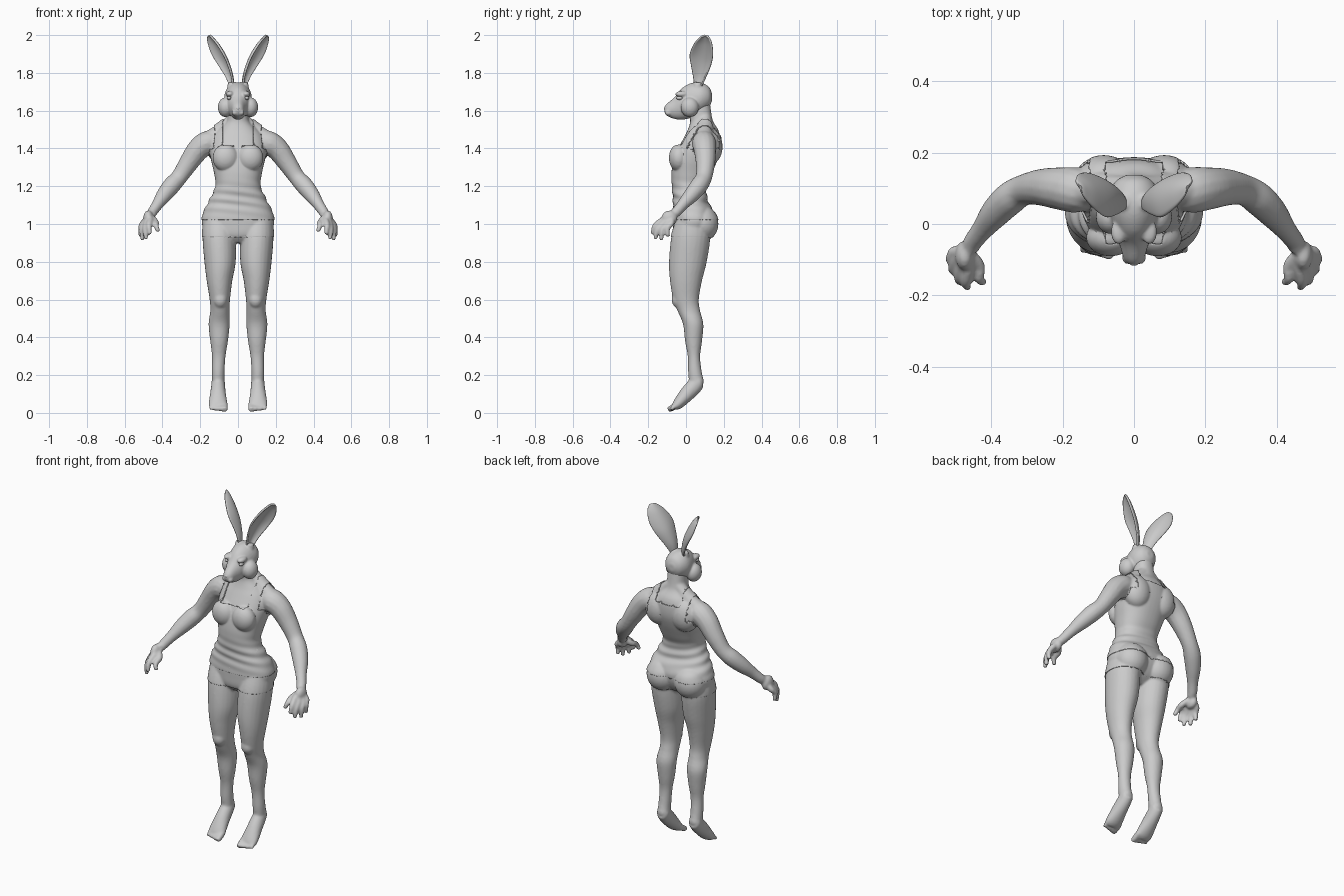
import bpy, bmesh, math
from mathutils import Vector, Matrix

cube = bpy.data.objects.get("Cube")
if cube:
    bpy.data.objects.remove(cube)

grey = bpy.data.materials.new("plain grey")
grey.use_nodes = True
GREY = (0.6, 0.6, 0.6, 1)
grey.diffuse_color = GREY
grey.node_tree.nodes["Principled BSDF"].inputs["Base Color"].default_value = GREY
X, Y, Z = Vector((1, 0, 0)), Vector((0, 1, 0)), Vector((0, 0, 1))


def spline(rows, steps=5):
    """Smooth curve through rows of numbers."""
    rows = [Vector(r) for r in rows]
    out = []
    for i in range(len(rows) - 1):
        a, b, c, d = (rows[max(i - 1, 0)], rows[i], rows[i + 1], rows[min(i + 2, len(rows) - 1)])
        for k in range(steps):
            t = k / steps
            out.append(b + (c - a) * t / 2 + (a * 2 - b * 5 + c * 4 - d) * t * t / 2
                       + (b * 3 - a - c * 3 + d) * t ** 3 / 2)
    return out + [rows[-1]]


def loft(bm, rows, normal=None, power=2.0, s=1, n=24):
    """Oval rings (x, y, z, radius a, radius b) joined along a path."""
    rows = spline(rows)
    pts = [Vector((r[0] * s, r[1], r[2])) for r in rows]
    rings = []
    for i, (p, r) in enumerate(zip(pts, rows)):
        t = normal or (pts[min(i + 1, len(pts) - 1)] - pts[max(i - 1, 0)]).normalized()
        u = (X - t * X.dot(t)).normalized()
        v = t.cross(u)
        ring = []
        for k in range(n):
            c, d = math.cos(math.tau * k / n), math.sin(math.tau * k / n)
            c = math.copysign(abs(c) ** (2 / power), c)
            d = math.copysign(abs(d) ** (2 / power), d)
            ring.append(bm.verts.new(p + u * c * max(r[3], .002) + v * d * max(r[4], .002)))
        rings.append(ring)
    for a, b in zip(rings, rings[1:]):
        for k in range(n):
            bm.faces.new((a[k], a[(k + 1) % n], b[(k + 1) % n], b[k]))
    bm.faces.new(rings[0])
    bm.faces.new(rings[-1])


def tube(bm, rows, s=1):
    loft(bm, [(x, y, z, r, r) for x, y, z, r in rows], s=s, n=14)


def ball(bm, centre, radii, s=1):
    m = Matrix.Translation((centre[0] * s, centre[1], centre[2])) @ Matrix.Diagonal((*radii, 1))
    bmesh.ops.create_uvsphere(bm, u_segments=24, v_segments=16, radius=1, matrix=m)


def finish(name, bm, voxel=0, smooth=0):
    """Make an object; optionally fuse its parts into one skin."""
    bmesh.ops.recalc_face_normals(bm, faces=bm.faces[:])
    mesh = bpy.data.meshes.new(name)
    bm.to_mesh(mesh)
    bm.free()
    ob = bpy.data.objects.new(name, mesh)
    bpy.context.collection.objects.link(ob)
    if voxel:
        fuse = ob.modifiers.new("fuse", "REMESH")
        fuse.mode = "VOXEL"
        fuse.voxel_size = voxel
        soft = ob.modifiers.new("soften", "SMOOTH")
        soft.factor, soft.iterations = .5, smooth
        skin = bpy.data.meshes.new_from_object(ob.evaluated_get(bpy.context.evaluated_depsgraph_get()))
        ob.modifiers.clear()
        ob.data = skin
    ob.data.materials.clear()
    ob.data.materials.append(grey)
    ob.data.polygons.foreach_set("use_smooth", [True] * len(ob.data.polygons))
    return ob


# Body: torso from (height, half width, front, back)
body = bmesh.new()
torso = [(.90, .05, -.03, .06), (.94, .15, -.06, .11), (1.0, .187, -.065, .14), (1.06, .178, -.065, .14),
         (1.12, .148, -.062, .11), (1.2, .113, -.068, .10), (1.27, .12, -.07, .13), (1.34, .136, -.06, .16),
         (1.4, .143, -.04, .178), (1.46, .13, -.01, .18), (1.5, .1, .01, .17), (1.54, .063, .022, .145),
         (1.58, .054, .02, .135), (1.66, .052, .02, .125)]
loft(body, [(0, (f + b) / 2, z, w, (b - f) / 2) for z, w, f, b in torso], Z, 2.3, n=40)
for s in (1, -1):
    ball(body, (.066, -.038, 1.35), (.062, .046, .066), s)     # bust
    ball(body, (.09, .085, 1.0), (.088, .083, .09), s)         # buttock
    ball(body, (.085, .125, 1.41), (.075, .062, .09), s)       # shoulder blade
    tube(body, [(.02, .1, 1.56, .035), (.08, .1, 1.5, .04), (.16, .095, 1.44, .05)], s)
    # leg
    loft(body, [(.1, .03, 1.02, .08, .08), (.1, .025, .93, .088, .103), (.095, .01, .8, .083, .1),
                (.098, 0, .7, .068, .085), (.096, 0, .6, .054, .068), (.096, .015, .54, .051, .06),
                (.1, .038, .47, .056, .054), (.1, .04, .38, .047, .045), (.102, .042, .3, .036, .033),
                (.105, .047, .22, .034, .036), (.105, .055, .17, .034, .04)], Z, s=s)
    ball(body, (.094, -.042, .6), (.037, .034, .045), s)       # kneecap
    # foot on tiptoe
    loft(body, [(.105, .088, .178, .02, .02), (.105, .07, .17, .034, .036), (.105, .045, .142, .037, .042),
                (.106, .005, .1, .042, .04), (.106, -.04, .05, .05, .03), (.106, -.062, .032, .047, .02)], s=s)
    for k in range(5):
        x, r = .07 + .018 * k, .017 - .0017 * k
        tube(body, [(x, -.04, .045, r), (x, -.07, .028, r), (x, -.095 + .005 * k, .016, r * .85)], s)
    # arm
    tube(body, [(.11, .09, 1.44, .05), (.16, .095, 1.43, .064), (.21, .1, 1.395, .06), (.26, .103, 1.325, .052),
                (.31, .095, 1.25, .044), (.35, .07, 1.205, .047), (.39, .03, 1.155, .042),
                (.425, -.015, 1.105, .031), (.452, -.05, 1.065, .027), (.46, -.07, 1.05, .025)], s)
    # palm
    ball(body, (.475, -.088, 1.03), (.027, .042, .042), s)
    # fingers and thumb, knuckle to tip
    for base, tip in (((.465, -.125, 1.02), (.466, -.178, .945)), ((.484, -.12, 1.005), (.486, -.162, .918)),
                      ((.498, -.1, 1.0), (.505, -.13, .914)), ((.503, -.077, 1.005), (.515, -.095, .932)),
                      ((.435, -.115, 1.01), (.422, -.165, .96))):
        a, b = Vector(base), Vector(tip)
        bend = (a + b) / 2 + Vector((.006, -.012, .008))
        tube(body, [(.465, -.08, 1.04, .017), (*a, .0165), (*bend, .0145), (*b, .011)], s)
body = finish("body", body, .0065, 6)

# Head: rings from nose to nape (y, height, half width, half height)
head = bmesh.new()
skull = [(-.115, 1.607, .01, .012), (-.1, 1.605, .027, .033), (-.06, 1.614, .04, .058), (-.02, 1.636, .056, .084),
         (.03, 1.655, .07, .092), (.08, 1.668, .072, .08), (.12, 1.672, .052, .055), (.138, 1.672, .02, .02)]
loft(head, [(0, y, z, w, h) for y, z, w, h in skull], -Y, n=32)
for s in (1, -1):
    ball(head, (.066, .02, 1.618), (.041, .048, .052), s)      # cheek
    ball(head, (.043, -.022, 1.688), (.022, .035, .016), s)    # brow
    ball(head, (.017, -.093, 1.59), (.017, .02, .017), s)      # muzzle pad
    tube(head, [(.03, .06, 1.71, .03), (.033, .063, 1.75, .021)], s)   # ear root
finish("head", head, .005, 5)

nose = bmesh.new()
ball(nose, (0, -.108, 1.612), (.013, .009, .009))
finish("nose", nose)

for side, s in (("left", 1), ("right", -1)):
    eye = bmesh.new()
    ball(eye, (.047, -.034, 1.667), (.011, .017, .01), s)
    finish(side + "_eye", eye)

    # Ear: cupped blade opening forward and outward
    ear = bmesh.new()
    across, out = Vector((.45 * s, .89, 0)), Vector((.89 * s, -.45, 0))
    rows = spline([(.03, .062, 1.72, .018), (.042, .075, 1.78, .038), (.068, .085, 1.845, .06),
                   (.095, .088, 1.9, .069), (.125, .095, 1.955, .052), (.146, .1, 1.988, .026),
                   (.152, .102, 1.998, .005)])
    n = 14
    grid = []
    for x, y, z, w in rows:
        line = []
        for k in range(n + 1):
            v = 2 * k / n - 1
            line.append(ear.verts.new(Vector((x * s, y, z)) + across * v * w + out * w * (.5 * v * v - .25)))
        grid.append(line)
    for a, b in zip(grid, grid[1:]):
        for k in range(n):
            ear.faces.new((a[k], a[k + 1], b[k + 1], b[k]))
    ear = finish(side + "_ear", ear)
    thick = ear.modifiers.new("thickness", "SOLIDIFY")
    thick.thickness, thick.offset = .011, 0
    round_off = ear.modifiers.new("rounding", "SUBSURF")
    round_off.levels = round_off.render_levels = 1


def garment(name, keep, cuts, lift, fold=0):
    """Peel a cloth layer off the body, trimmed along the cut planes."""
    bm = bmesh.new()
    bm.from_mesh(body.data)
    for axis, at in cuts:
        bmesh.ops.bisect_plane(bm, geom=bm.verts[:] + bm.edges[:] + bm.faces[:], dist=1e-5,
                               plane_co=axis * at, plane_no=axis)
    drop = [f for f in bm.faces if not keep(abs(f.calc_center_median().x), *f.calc_center_median().yz)]
    bmesh.ops.delete(bm, geom=drop, context="FACES")
    for _ in range(6):
        rim = [v for v in bm.verts if v.is_boundary]
        bmesh.ops.smooth_vert(bm, verts=rim, factor=.5, use_axis_x=True, use_axis_y=True, use_axis_z=True)
    bm.normal_update()
    for v in bm.verts:
        x, y, z = v.co
        crease = math.sin(z * 120 + x * 16 + y * 20) * math.exp(-((z - 1.13) / .07) ** 2)
        v.co += v.normal * (lift + fold * crease)
    ob = finish(name, bm)
    hem = ob.modifiers.new("cloth", "SOLIDIFY")
    hem.thickness, hem.offset = .006, -1


def in_top(x, y, z):
    neckline = 1.41 if y < .08 else 1.47
    if z < 1.02 or x > .15:
        return False
    if z < 1.4:
        return True
    return x < .122 and (z < neckline or x > .078)


def in_top_wide(x, y, z):
    return in_top(x, y, z) or (1.02 < z < 1.2 and x < .25)


garment("tank_top", in_top_wide, [(Z, h) for h in (1.02, 1.4, 1.41, 1.47)]
        + [(X, w * s) for w in (.078, .122, .15) for s in (1, -1)], .007, .003)
garment("shorts", lambda x, y, z: .93 < z < 1.05 and x < .3, [(Z, .93), (Z, 1.05)], .004)
